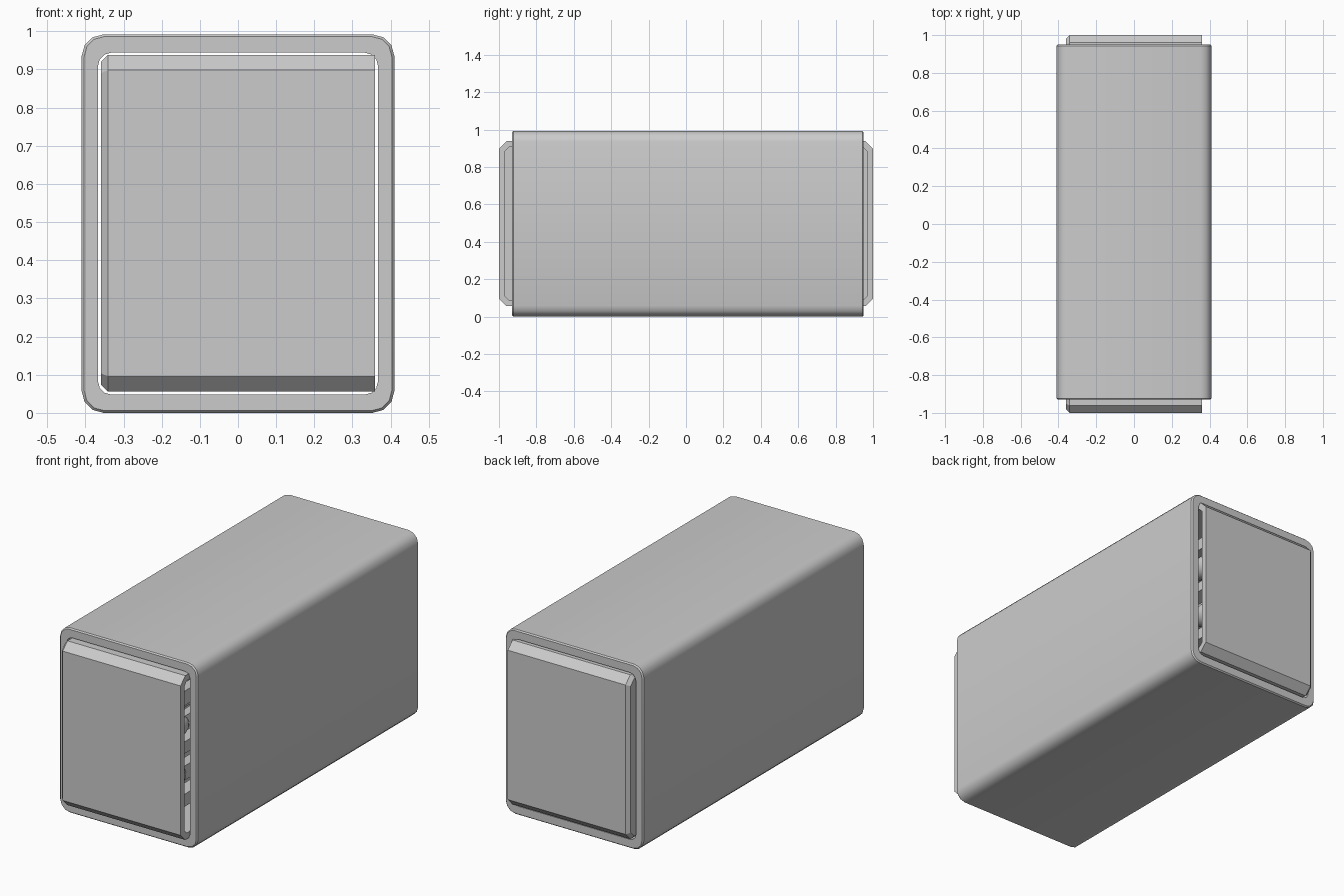
import bpy, bmesh, math, random
from mathutils import Matrix, Vector

if "Cube" in bpy.data.objects:
    bpy.data.objects.remove(bpy.data.objects["Cube"])

random.seed(4)


def make_object(name, bm, smooth=False):
    bmesh.ops.recalc_face_normals(bm, faces=bm.faces)
    mesh = bpy.data.meshes.new(name)
    bm.to_mesh(mesh)
    bm.free()
    ob = bpy.data.objects.new(name, mesh)
    bpy.context.collection.objects.link(ob)
    if smooth:
        bpy.ops.object.select_all(action='DESELECT')
        bpy.context.view_layer.objects.active = ob
        ob.select_set(True)
        bpy.ops.object.shade_smooth_by_angle(angle=math.radians(40))
    return ob


def rounded_rect(hx, hz, r, cz, y, steps=3):
    pts = []
    for i, (sx, sz) in enumerate(((1, 1), (-1, 1), (-1, -1), (1, -1))):
        for k in range(steps + 1):
            a = math.pi / 2 * (i + k / steps)
            pts.append((sx * (hx - r) + r * math.cos(a), y,
                        cz + sz * (hz - r) + r * math.sin(a)))
    return pts


# Sleeve: closed loft of outer and inner rounded rectangles
bm = bmesh.new()
sections = [(0.403, 0.490, 0.052, -0.93), (0.41, 0.496, 0.058, -0.923),
            (0.41, 0.496, 0.058, 0.943), (0.403, 0.490, 0.052, 0.95),
            (0.367, 0.448, 0.035, 0.95), (0.367, 0.448, 0.035, -0.93)]
rings = [[bm.verts.new(p) for p in rounded_rect(hx, hz, r, 0.496, y)]
         for hx, hz, r, y in sections]
for a, b in zip(rings, rings[1:] + rings[:1]):
    n = len(a)
    for i in range(n):
        bm.faces.new((a[i], a[(i + 1) % n], b[(i + 1) % n], b[i]))
make_object("sleeve", bm, smooth=True)

# Tray: chamfered block lying on its side, hollowed from the +x face
bm = bmesh.new()
bmesh.ops.create_cube(bm, size=1, matrix=Matrix.Translation((0, 0, 0.497))
                      @ Matrix.Diagonal((0.718, 2.0, 0.882, 1)))
corners = [e for e in bm.edges if abs(e.verts[0].co.x - e.verts[1].co.x) > 0.5]
bmesh.ops.bevel(bm, geom=corners, offset=0.04, segments=1, affect='EDGES')
floor_edges = [e for e in bm.edges if all(v.co.x < -0.35 for v in e.verts)]
bmesh.ops.bevel(bm, geom=floor_edges, offset=0.018, segments=1, affect='EDGES')
bm.normal_update()
mouth = [f for f in bm.faces if f.normal.x > 0.9]
bmesh.ops.inset_region(bm, faces=mouth, thickness=0.035)
inner = bmesh.ops.extrude_discrete_faces(bm, faces=mouth)["faces"]
bmesh.ops.translate(bm, verts=list({v for f in inner for v in f.verts}),
                    vec=Vector((-0.68, 0, 0)))
make_object("tray", bm)

# Matchsticks: square sticks with rounded heads, loosely stacked in the tray
for layer in range(4):
    for row in range(6):
        bm = bmesh.new()
        bmesh.ops.create_cube(bm, size=1, matrix=Matrix.Diagonal((0.07, 1.66, 0.07, 1)))
        bmesh.ops.create_uvsphere(bm, u_segments=12, v_segments=8, radius=1,
                                  matrix=Matrix.Translation((0, -0.8, 0))
                                  @ Matrix.Diagonal((0.06, 0.1, 0.06, 1)))
        ob = make_object("matchstick", bm, smooth=True)
        ob.location = (-0.245 + layer * 0.14, random.uniform(-0.03, 0.03),
                       0.497 + (row - 2.5) * 0.135)
        ob.rotation_euler = (random.uniform(-0.02, 0.02), random.uniform(-0.3, 0.3),
                             math.pi if (row + layer) % 2 else 0)
